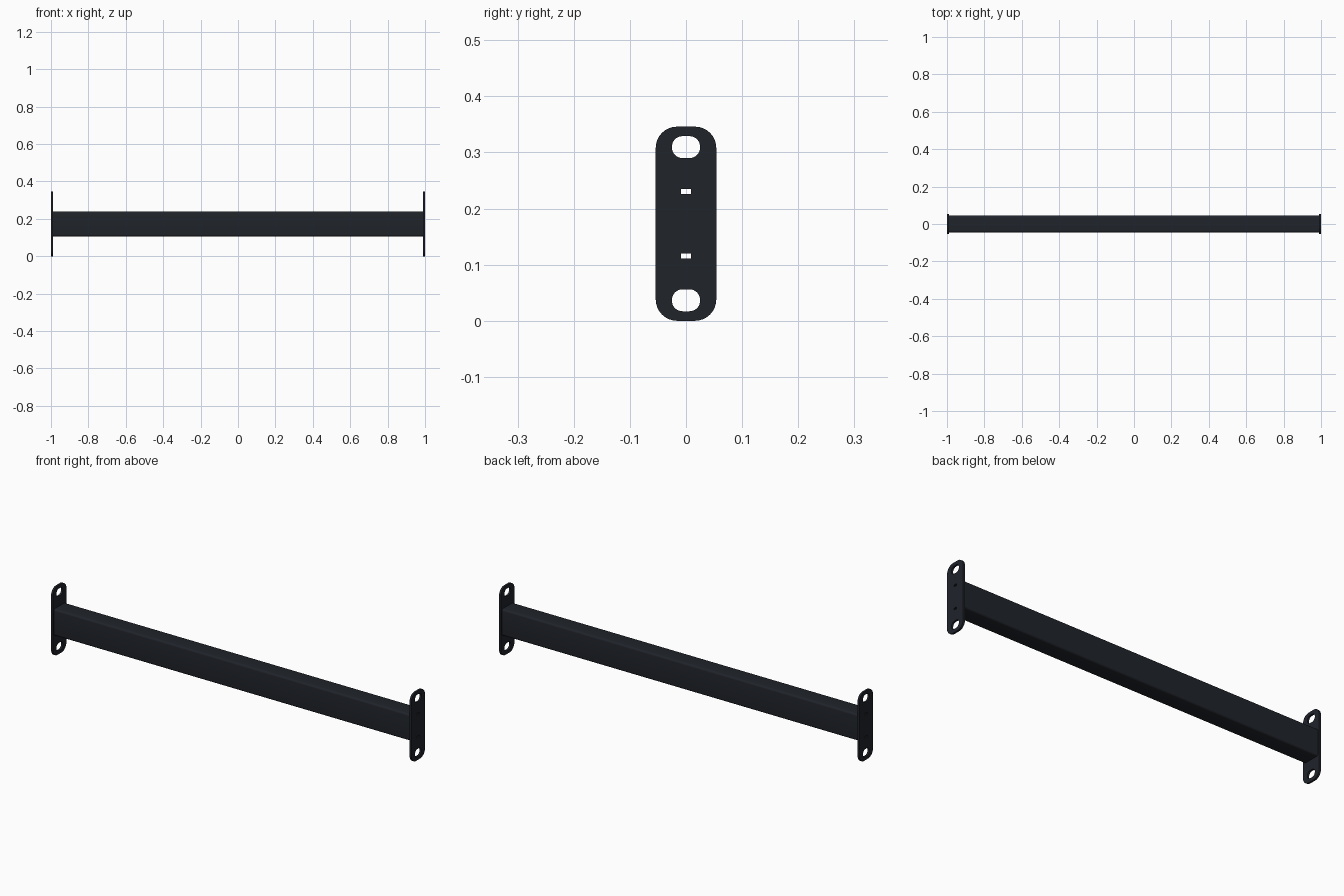
import bpy
from math import sin, cos, pi, radians

if "Cube" in bpy.data.objects:
    bpy.data.objects.remove(bpy.data.objects["Cube"])

PLATE_T = 0.01
MID_Z = 0.173

paint = bpy.data.materials.new("dark_paint")
paint.diffuse_color = (0.014, 0.017, 0.023, 1)
paint.use_nodes = True
paint.node_tree.nodes["Principled BSDF"].inputs["Base Color"].default_value = paint.diffuse_color


def rounded_rect(w, h, r, cz=0.0, seg=8):
    """Outline in the (y, z) plane with rounded corners."""
    pts = []
    for k, (sx, sz) in enumerate([(1, 1), (-1, 1), (-1, -1), (1, -1)]):
        for i in range(seg + 1):
            a = (k + i / seg) * pi / 2
            pts.append((sx * (w / 2 - r) + r * cos(a),
                        cz + sz * (h / 2 - r) + r * sin(a)))
    return pts


def rect(w, h, cz):
    return [(w / 2, cz + h / 2), (-w / 2, cz + h / 2),
            (-w / 2, cz - h / 2), (w / 2, cz - h / 2)]


def extrude_profile(name, loops, x, length):
    """Fill the loops (inner ones become holes) and extrude along x."""
    cu = bpy.data.curves.new(name, 'CURVE')
    cu.dimensions = '2D'
    cu.fill_mode = 'BOTH'
    cu.extrude = length / 2
    for loop in loops:
        sp = cu.splines.new('POLY')
        sp.points.add(len(loop) - 1)
        for p, (u, v) in zip(sp.points, loop):
            p.co = (u, v, 0, 1)
        sp.use_cyclic_u = True
    cu.materials.append(paint)
    ob = bpy.data.objects.new(name, cu)
    bpy.context.collection.objects.link(ob)
    ob.rotation_euler = (radians(90), 0, radians(90))
    ob.location = (x, 0, MID_Z)
    bpy.ops.object.select_all(action='DESELECT')
    ob.select_set(True)
    bpy.context.view_layer.objects.active = ob
    bpy.ops.object.convert(target='MESH')
    bpy.ops.object.shade_smooth_by_angle(angle=radians(30))
    return bpy.context.object


# hollow box beam
extrude_profile("beam",
                [rounded_rect(0.09, 0.134, 0.010, 0, 5),
                 rounded_rect(0.082, 0.126, 0.006, 0, 5)],
                0, 2 - 2 * PLATE_T)

# end plates with bolt slots and small vent holes
plate = [rounded_rect(0.108, 0.346, 0.038)]
for s in (1, -1):
    plate.append(rounded_rect(0.05, 0.039, 0.0185, s * 0.1365))
    plate.append(rect(0.018, 0.0095, s * 0.0575))
for name, s in (("left_end_plate", -1), ("right_end_plate", 1)):
    extrude_profile(name, plate, s * (1 - PLATE_T / 2), PLATE_T)
